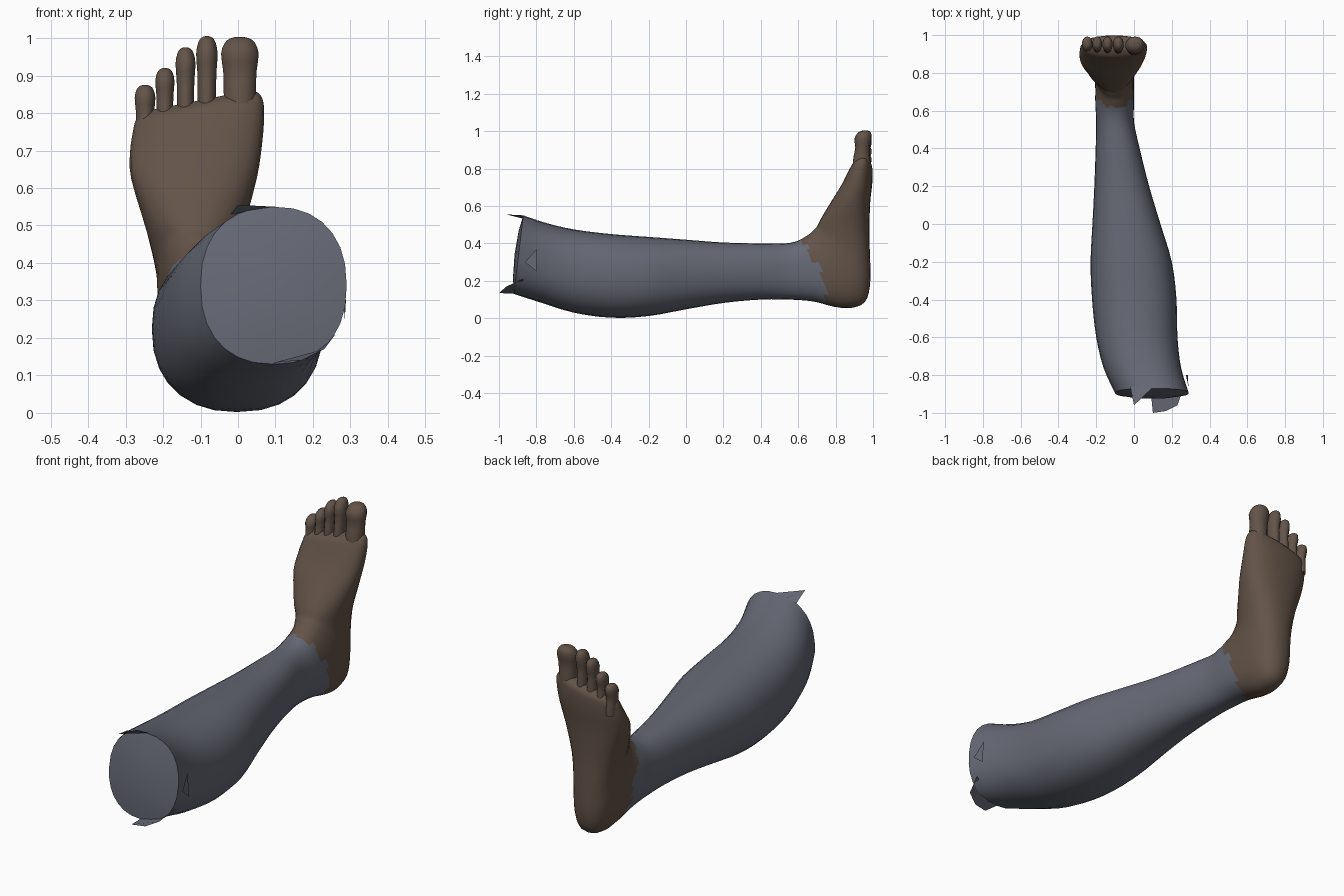
import bpy, bmesh, math
from mathutils import Vector

if "Cube" in bpy.data.objects:
    bpy.data.objects.remove(bpy.data.objects["Cube"])


def material(name, rgb):
    m = bpy.data.materials.new(name)
    m.diffuse_color = (*rgb, 1)
    m.use_nodes = True
    m.node_tree.nodes["Principled BSDF"].inputs["Base Color"].default_value = m.diffuse_color
    return m


CLOTH = material("grey_cloth", (0.13, 0.14, 0.175))
SKIN = material("brown_skin", (0.125, 0.087, 0.064))


def catmull(rows, steps):
    """Smoothly interpolate a list of number rows."""
    out = []
    n = len(rows)
    for i in range(n - 1):
        p = [rows[max(0, min(n - 1, i + k))] for k in (-1, 0, 1, 2)]
        for s in range(steps):
            t = s / steps
            out.append([0.5 * (2 * b + (c - a) * t + (2 * a - 5 * b + 4 * c - d) * t * t
                               + (3 * b - a - 3 * c + d) * t ** 3) for a, b, c, d in zip(*p)])
    return out + [list(rows[-1])]


def finish(bm, name, mats):
    me = bpy.data.meshes.new(name)
    bm.to_mesh(me)
    bm.free()
    for m in mats:
        me.materials.append(m)
    ob = bpy.data.objects.new(name, me)
    bpy.context.collection.objects.link(ob)
    bpy.ops.object.select_all(action='DESELECT')
    ob.select_set(True)
    bpy.context.view_layer.objects.active = ob
    bpy.ops.object.shade_smooth_by_angle(angle=math.radians(50))
    return ob


def loft(name, rows, seg, steps, mats, power=2.3, is_skin=None):
    """Rows: x left, x right, upper y, upper z, lower y, lower z, sideways tilt."""
    bm = bmesh.new()
    rings = []
    for x0, x1, ay, az, by, bz, tilt in catmull(rows, steps):
        ring = []
        for j in range(seg):
            a = 2 * math.pi * j / seg
            c, s = math.cos(a), math.sin(a)
            c = math.copysign(abs(c) ** (2 / power), c)
            s = math.copysign(abs(s) ** (2 / power), s)
            dx = s * (x1 - x0) / 2
            ring.append(bm.verts.new(((x0 + x1) / 2 + dx,
                                      (ay + by) / 2 + c * (ay - by) / 2,
                                      (az + bz) / 2 + c * (az - bz) / 2 + tilt * dx)))
        rings.append(ring)
    for i in range(len(rings) - 1):
        for j in range(seg):
            k = (j + 1) % seg
            f = bm.faces.new((rings[i][j], rings[i][k], rings[i + 1][k], rings[i + 1][j]))
            if is_skin and is_skin(i / steps, j):
                f.material_index = 1
    # rounded closing at the far end, shallow dome at the near end
    for ring, last in ((rings[0], False), (rings[-1], True)):
        mid = sum((v.co for v in ring), Vector()) / seg
        if last:
            f = bm.faces.new(ring)
            f.material_index = len(mats) - 1
        else:
            inner = [bm.verts.new(mid.lerp(v.co, 0.6) + Vector((0, -0.015, 0))) for v in ring]
            tip = bm.verts.new(mid + Vector((0, -0.022, 0)))
            for j in range(seg):
                k = (j + 1) % seg
                bm.faces.new((ring[j], ring[k], inner[k], inner[j]))
                bm.faces.new((inner[j], inner[k], tip))
    bmesh.ops.recalc_face_normals(bm, faces=bm.faces)
    return finish(bm, name, mats)


# Lower leg, heel and foot: rings swing around the ankle
LEG = [
    (-.10, .29, -.87, .55, -.92, .13, 0),
    (-.16, .25, -.75, .51, -.78, .085, 0),
    (-.20, .23, -.60, .475, -.60, .03, 0),
    (-.222, .225, -.40, .45, -.40, .003, 0),
    (-.23, .20, -.20, .435, -.20, .012, 0),
    (-.22, .14, 0, .42, 0, .048, 0),
    (-.21, .08, .20, .405, .20, .082, 0),
    (-.203, .03, .40, .40, .40, .10, 0),
    (-.20, 0, .53, .40, .55, .10, 0),
    (-.205, 0, .60, .415, .68, .09, 0),
    (-.205, 0, .635, .435, .79, .062, 0),
    (-.207, 0, .66, .45, .88, .055, 0),
    (-.21, 0, .675, .465, .955, .085, 0),
    (-.215, 0, .685, .475, .983, .17, 0),
    (-.22, 0, .70, .49, .985, .30, 0),
    (-.245, .015, .72, .53, .98, .45, 0),
    (-.285, .05, .78, .63, .985, .62, 0),
    (-.288, .065, .83, .71, .995, .71, .08),
    (-.28, .07, .868, .78, .998, .78, .16),
    (-.272, .06, .89, .815, .992, .815, .2),
    (-.25, .035, .925, .833, .97, .833, .2),
]
loft("lower_leg_and_foot", LEG, 28, 3, [CLOTH, SKIN],
     is_skin=lambda t, j: t > 8.8 + 0.9 * abs(math.sin(2 * math.pi * j / 28)) + 0.35 * (j % 3 == 0))

# Toes: x centre, half width, base z, tip z, depth scale
TOES = [(.005, .049, .80, 1.003, 1.0), (-.083, .028, .79, 1.005, .9), (-.14, .026, .78, .975, .88),
        (-.195, .025, .76, .92, .86), (-.248, .027, .72, .875, .86)]
for n, (x, w, z0, z1, d) in enumerate(TOES):
    rows = []
    for t, wide, y0, y1 in ((0, .9, .89, .985), (.3, .9, .895, .985), (.55, .93, .905, .982),
                            (.78, 1.05, .90, .992), (.92, .85, .915, .99), (.98, .55, .93, .98),
                            (1, .2, .948, .965)):
        z = z0 + (z1 - z0) * t
        back = y1 - (y1 - y0) * d
        rows.append((x - w * wide, x + w * wide, back, z, y1, z, 0))
    loft("toe_%d" % (n + 1), rows, 14, 2, [SKIN], 2.1)

# Torn cloth flaps around the cut end
FLAPS = [
    [(-.02, -.86, .53), (.0, -.96, .555), (.03, -.86, .545), (.10, -.865, .55)],
    [(.09, -.90, .13), (.10, -1, .135), (.17, -.99, .14), (.23, -.96, .17), (.26, -.87, .21), (.18, -.88, .15)],
    [(.285, -.80, .25), (.288, -.86, .30), (.275, -.80, .37)],
]
bm = bmesh.new()
for pts in FLAPS:
    bm.faces.new([bm.verts.new(p) for p in pts])
finish(bm, "torn_edge_flaps", [CLOTH])
